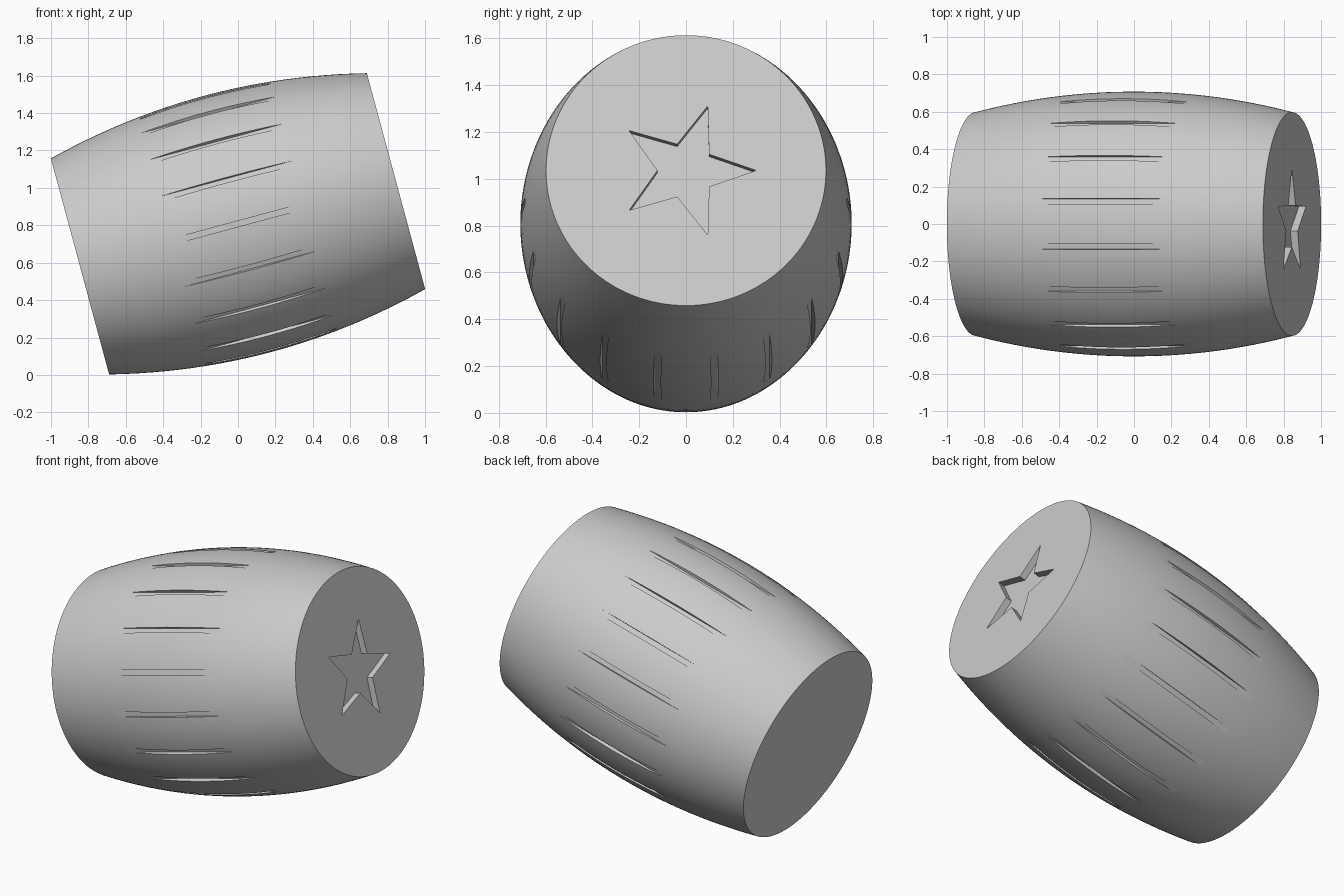
import bpy, bmesh, math
from mathutils import Matrix, Vector

HALF = 0.875      # half length of the barrel
END_R = 0.598     # radius at the ends
MID_R = 0.708     # radius at the belly
TILT = math.radians(-15.1)
CENTRE = (0, 0, 0.808)
GROOVES = 18

old = bpy.data.objects.get("Cube")
if old:
    bpy.data.objects.remove(old, do_unlink=True)

grey = bpy.data.materials.new("plain grey")
grey.use_nodes = True
colour = (0.6, 0.6, 0.6, 1)
grey.diffuse_color = colour
grey.node_tree.nodes["Principled BSDF"].inputs["Base Color"].default_value = colour


def make_object(name, bm):
    bmesh.ops.recalc_face_normals(bm, faces=bm.faces)
    mesh = bpy.data.meshes.new(name)
    bm.to_mesh(mesh)
    bm.free()
    mesh.materials.append(grey)
    obj = bpy.data.objects.new(name, mesh)
    bpy.context.collection.objects.link(obj)
    return obj


def cut(target, cutter):
    mod = target.modifiers.new(cutter.name, "BOOLEAN")
    mod.operation = "DIFFERENCE"
    mod.solver = "EXACT"
    mod.object = cutter
    bpy.context.view_layer.objects.active = target
    bpy.ops.object.modifier_apply(modifier=mod.name)
    bpy.data.objects.remove(cutter, do_unlink=True)


# Barrel body: bulging profile lathed around the x axis
bm = bmesh.new()
rings, sides = 24, 144
loops = []
for i in range(rings + 1):
    t = 2 * i / rings - 1
    r = MID_R - (MID_R - END_R) * t * t
    loops.append([bm.verts.new((t * HALF, r * math.cos(a), r * math.sin(a)))
                  for a in (math.tau * k / sides for k in range(sides))])
for a, b in zip(loops, loops[1:]):
    for k in range(sides):
        n = (k + 1) % sides
        bm.faces.new((a[k], a[n], b[n], b[k]))
bm.faces.new(loops[0])
bm.faces.new(loops[-1])
barrel = make_object("barrel", bm)

# Straight shallow grooves around the belly
bm = bmesh.new()
for i in range(GROOVES):
    angle = math.tau * (i + 0.5) / GROOVES
    place = (Matrix.Rotation(angle, 4, "X")
             @ Matrix.Translation((0, 0, MID_R + 0.03))
             @ Matrix.Diagonal((0.9, 0.03, 0.1, 1)))
    bmesh.ops.create_cube(bm, size=1, matrix=place)
cut(barrel, make_object("groove_cutter", bm))

# Star recess in the raised end
bm = bmesh.new()
points = []
for i in range(10):
    r = 0.3 if i % 2 == 0 else 0.122
    a = math.tau * i / 10
    points.append(bm.verts.new((HALF - 0.04, r * math.cos(a), r * math.sin(a))))
face = bm.faces.new(points)
top = bmesh.ops.extrude_face_region(bm, geom=[face])
bmesh.ops.translate(bm, vec=Vector((0.1, 0, 0)),
                    verts=[v for v in top["geom"] if isinstance(v, bmesh.types.BMVert)])
cut(barrel, make_object("star_cutter", bm))

# Smooth sides, crisp rims, then tilt into place
bpy.ops.object.select_all(action="DESELECT")
barrel.select_set(True)
bpy.context.view_layer.objects.active = barrel
bpy.ops.object.shade_smooth_by_angle(angle=math.radians(30))
barrel.rotation_euler = (0, TILT, 0)
barrel.location = CENTRE
